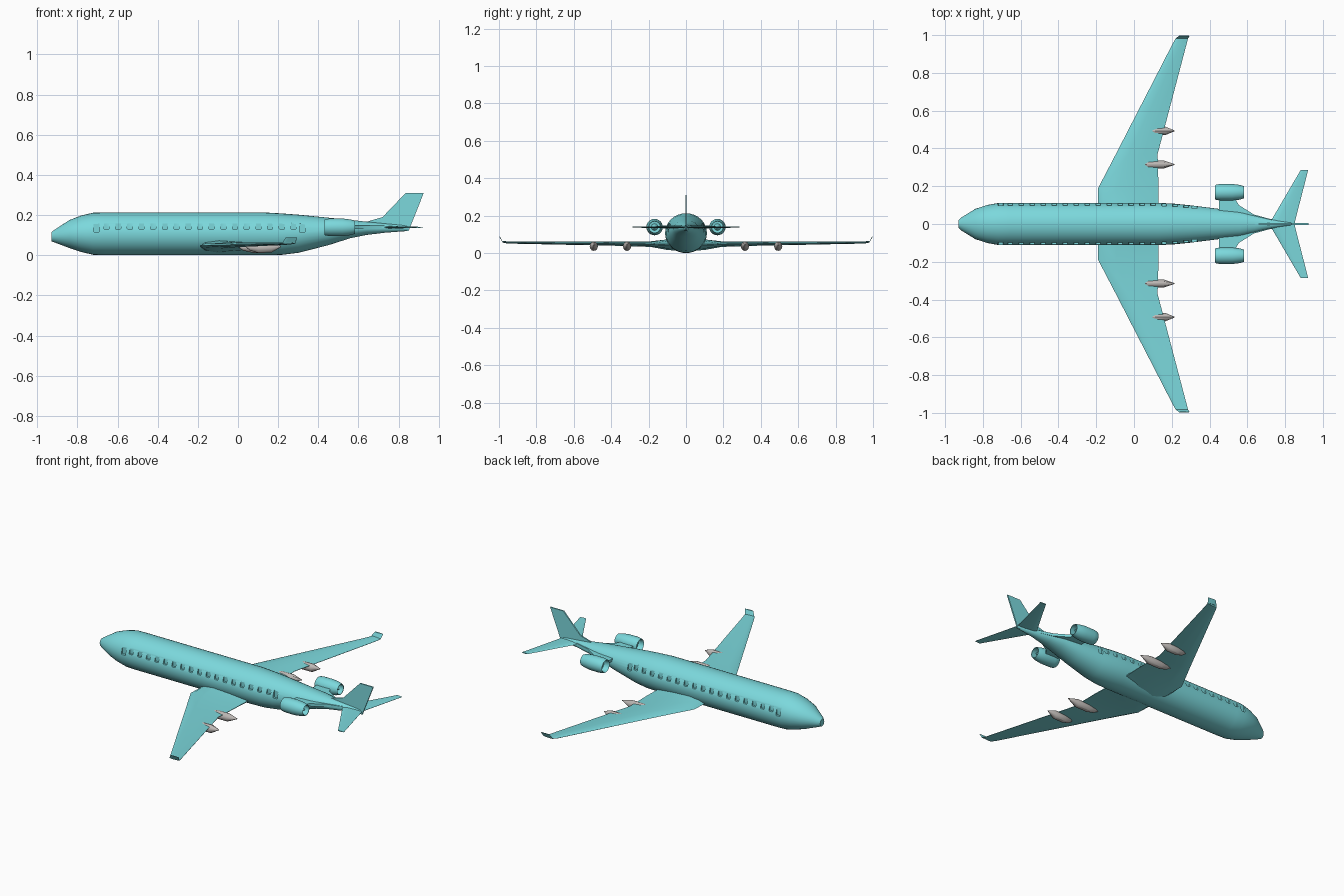
import bpy, bmesh, math
from math import sin, cos, pi

if "Cube" in bpy.data.objects:
    bpy.data.objects.remove(bpy.data.objects["Cube"])


def material(name, rgb):
    m = bpy.data.materials.new(name)
    m.diffuse_color = (*rgb, 1)
    m.use_nodes = True
    m.node_tree.nodes["Principled BSDF"].inputs["Base Color"].default_value = m.diffuse_color
    return m


TEAL = material("teal_paint", (0.20, 0.69, 0.72))
GREY = material("warm_grey", (0.52, 0.49, 0.47))


def loft(name, rings, mat, angle=30, mirror=False, caps=True):
    """Skin a list of equal-length rings; optionally mirror to the other side."""
    bm = bmesh.new()
    vs = [[bm.verts.new(p) for p in r] for r in rings]
    n = len(rings[0])
    for a, b in zip(vs, vs[1:]):
        for i in range(n):
            j = (i + 1) % n
            bm.faces.new((a[i], a[j], b[j], b[i]))
    if caps:
        bm.faces.new(vs[0])
        bm.faces.new(vs[-1])
    bmesh.ops.recalc_face_normals(bm, faces=bm.faces)
    me = bpy.data.meshes.new(name)
    bm.to_mesh(me)
    bm.free()
    me.materials.append(mat)
    ob = bpy.data.objects.new(name, me)
    bpy.context.collection.objects.link(ob)
    bpy.ops.object.select_all(action='DESELECT')
    bpy.context.view_layer.objects.active = ob
    ob.select_set(True)
    if mirror:
        m = ob.modifiers.new("mirror", 'MIRROR')
        m.use_axis = (False, True, False)
        m.use_mirror_merge = False
        bpy.ops.object.modifier_apply(modifier="mirror")
    bpy.ops.object.shade_smooth_by_angle(angle=math.radians(angle))
    return ob


def ellipse(x, y, z, ry, rz, n):
    return [(x, y + ry * cos(2 * pi * i / n), z + rz * sin(2 * pi * i / n)) for i in range(n)]


def airfoil(y, z, x0, x1, t, tilt=0.0):
    """Streamlined section of thickness t; tilt turns its thickness from z towards y."""
    shape = [(0, 0), (.08, .32), (.3, .5), (.65, .36), (1, .05),
             (1, -.05), (.65, -.36), (.3, -.5), (.08, -.32)]
    return [(x0 + (x1 - x0) * u, y - t * v * sin(tilt), z + t * v * cos(tilt)) for u, v in shape]


# Fuselage: x, bottom, top, half width
body = [(-.93, .070, .115, .020), (-.915, .064, .126, .034), (-.84, .036, .175, .080),
        (-.78, .016, .198, .100), (-.72, .002, .212, .111), (-.66, 0, .213, .112),
        (.13, 0, .213, .112), (.22, .002, .208, .107), (.30, .012, .202, .099),
        (.45, .050, .187, .080), (.56, .085, .176, .066), (.64, .101, .167, .046),
        (.73, .112, .158, .025), (.85, .121, .148, .004)]
fuselage = loft("fuselage", [ellipse(x, 0, (a + b) / 2, w, (b - a) / 2, 32) for x, a, b, w in body], TEAL)


def half_width(x, z):
    for p, q in zip(body, body[1:]):
        if p[0] <= x <= q[0]:
            t = (x - p[0]) / (q[0] - p[0])
            a, b, w = (p[i] + t * (q[i] - p[i]) for i in (1, 2, 3))
            return w * math.sqrt(max(0, 1 - ((z - (a + b) / 2) / ((b - a) / 2)) ** 2))


# Recessed windows and doors, cut by one helper object
bm = bmesh.new()
openings = [(-.655 + .0582 * i, .145, .026, .033) for i in range(17)]
openings += [(-.705, .143, .028, .058), (.32, .143, .028, .058)]
for x, z, w, h in openings:
    for s in (1, -1):
        floor = half_width(x, z) - .007
        box = bmesh.ops.create_cube(bm, size=1)["verts"]
        bmesh.ops.scale(bm, verts=box, vec=(w, .06, h))
        bmesh.ops.translate(bm, verts=box, vec=(x, s * (floor + .03), z))
        edges = {e for v in box for e in v.link_edges
                 if abs(e.verts[0].co.y - e.verts[1].co.y) > .03}
        bmesh.ops.bevel(bm, geom=list(edges), offset=.005, segments=2, affect='EDGES', profile=.5)
me = bpy.data.meshes.new("window_cutter")
bm.to_mesh(me)
bm.free()
me.materials.append(TEAL)
cutter = bpy.data.objects.new("window_cutter", me)
bpy.context.collection.objects.link(cutter)
cutter.hide_render = True
cut = fuselage.modifiers.new("windows", 'BOOLEAN')
cut.operation, cut.solver, cut.object = 'DIFFERENCE', 'EXACT', cutter
bpy.ops.object.select_all(action='DESELECT')
bpy.context.view_layer.objects.active = fuselage
fuselage.select_set(True)
bpy.ops.object.modifier_apply(modifier="windows")
bpy.data.objects.remove(cutter)
bpy.ops.object.shade_smooth_by_angle(angle=math.radians(30))

# Swept wings with a thick root fairing and upturned tips
loft("wings", [airfoil(.03, .045, -.19, .13, .070),
               airfoil(.105, .045, -.19, .13, .055),
               airfoil(.19, .048, -.19, .13, .030),
               airfoil(.37, .051, -.096, .125, .024),
               airfoil(.955, .057, .205, .279, .012),
               airfoil(.982, .060, .220, .286, .010, -.6),
               airfoil(.996, .088, .238, .294, .006, -1.3)], TEAL, mirror=True)

# Flap fairings: pointed pods under each wing
for name, y, x0 in (("inner_flap_fairing", .315, .0), ("outer_flap_fairing", .493, .04)):
    L = .215 - x0
    pod = [(0, .003, .042), (.12, .014, .038), (.35, .022, .036), (.72, .022, .037), (1, .002, .044)]
    loft(name, [ellipse(x0 + L * u, y, z, r, r * 1.1, 12) for u, r, z in pod], GREY, mirror=True)

# Engines: hollow nacelles with spinner and exhaust cone
nacelle = [(.447, .002), (.462, .012), (.464, .031), (.435, .034), (.430, .037), (.436, .041),
           (.462, .044), (.520, .044), (.560, .039), (.583, .032), (.582, .029),
           (.548, .030), (.546, .018), (.575, .002)]
loft("engines", [ellipse(x, .168, .139, r, r, 24) for x, r in nacelle], TEAL, mirror=True)


def plate(name, outline, mid, thick, mirror=False, upright=False):
    """Flat blade from a plan outline, thick along z (or along y when upright)."""
    rings = []
    for s in (-1, 1):
        h = mid + s * thick / 2
        rings.append([(a, h, b) if upright else (a, b, h) for a, b in outline])
    return loft(name, rings, TEAL, mirror=mirror)


# Engine pylons, running back along the tapering tail
plate("engine_pylons", [(.45, .04), (.45, .135), (.535, .135), (.555, .100),
                        (.635, .050), (.73, .024), (.73, .005)], .139, .016, mirror=True)

# Tail surfaces
loft("tailplane", [airfoil(0, .139, .700, .850, .014),
                   airfoil(.025, .139, .730, .855, .012),
                   airfoil(.285, .139, .882, .922, .006)], TEAL, mirror=True)
plate("tail_fin", [(.60, .160), (.645, .168), (.72, .190), (.835, .310),
                   (.925, .310), (.850, .121), (.70, .13)], 0, .008, upright=True)
